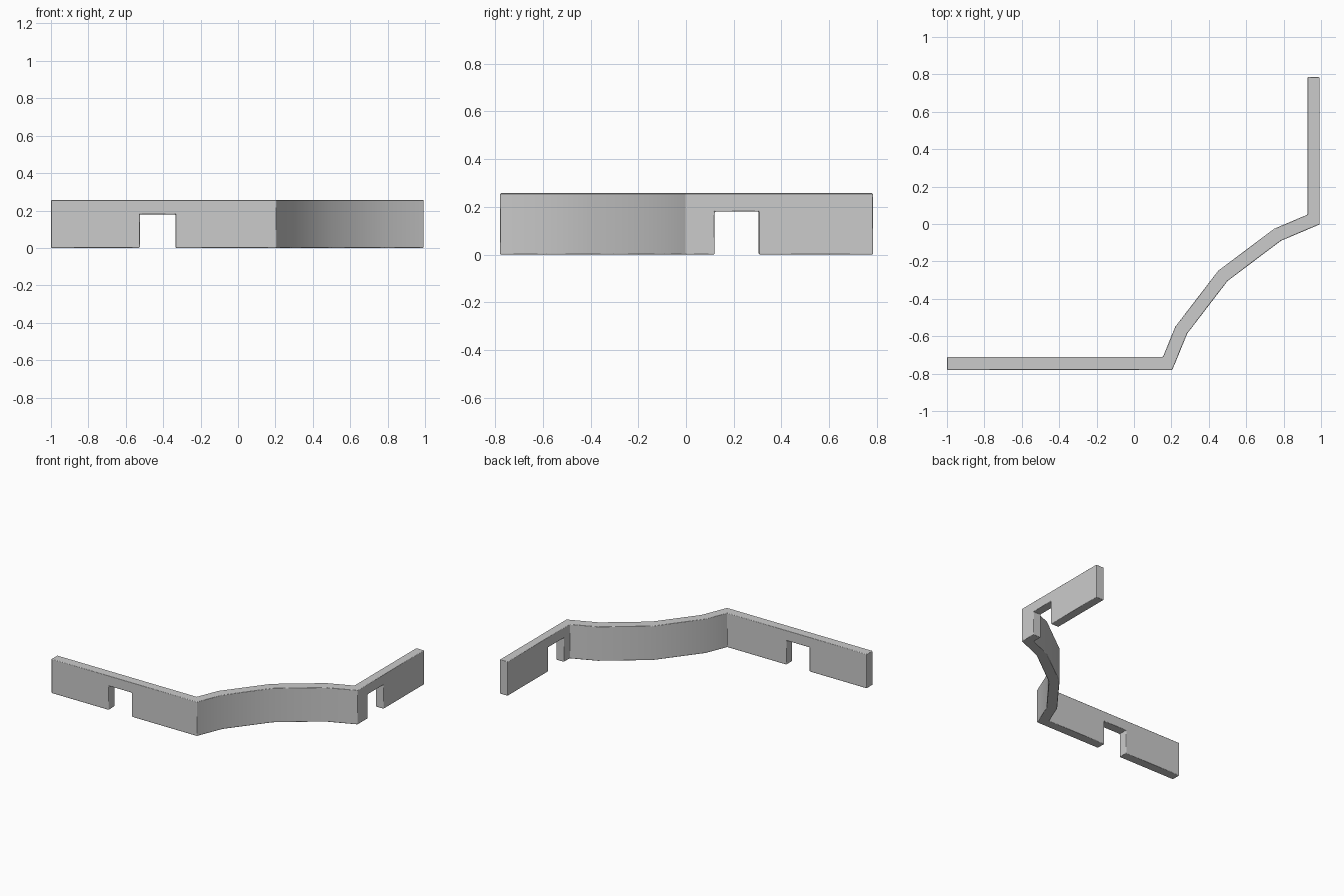
import bpy
import bmesh
from mathutils import Vector

cube = bpy.data.objects.get("Cube")
if cube:
    bpy.data.objects.remove(cube, do_unlink=True)

# One stone grey for the whole wall
stone = bpy.data.materials.new("stone_grey")
stone.use_nodes = True
grey = (0.6, 0.6, 0.6, 1.0)
stone.diffuse_color = grey
stone.node_tree.nodes["Principled BSDF"].inputs["Base Color"].default_value = grey

# Plan stations: (outer point, inner point, opening starts here)
front, front_in, side, side_in = -0.78, -0.71, 0.993, 0.927
stations = [((x, front), (x, front_in), opens)
            for x, opens in ((-1, False), (-0.525, True), (-0.335, False))]
stations += [
    ((0.205, front), (0.155, front_in), False),
    ((0.285, -0.585), (0.22, -0.55), False),
    ((0.50, -0.305), (0.45, -0.25), False),
    ((0.785, -0.09), (0.75, -0.025), False),
    ((side, -0.002), (side_in, 0.05), False),
]
stations += [((side, y), (side_in, y), opens)
             for y, opens in ((0.12, True), (0.305, False), (0.785, False))]
levels = [0, 0.18, 0.257]

# Wall grid, with the lower cell left out at each doorway
bm = bmesh.new()
grid = {}
for i, (outer, inner, _) in enumerate(stations):
    for k, z in enumerate(levels):
        for s, point in enumerate((outer, inner)):
            grid[i, k, s] = bm.verts.new(Vector((*point, z)))

cells = {(i, k) for i in range(len(stations) - 1) for k in range(2)
         if not (k == 0 and stations[i][2])}


def quad(*keys):
    bm.faces.new([grid[key] for key in keys])


for i, k in cells:
    a, b, c, d = (i, k), (i + 1, k), (i + 1, k + 1), (i, k + 1)
    for s in (0, 1):
        quad(*[(*p, s) for p in (a, b, c, d)])
    # Close each edge of the cell that has no neighbour
    for neighbour, p, q in (((i, k - 1), a, b), ((i + 1, k), b, c),
                            ((i, k + 1), c, d), ((i - 1, k), d, a)):
        if neighbour not in cells:
            quad((*p, 0), (*q, 0), (*q, 1), (*p, 1))

bmesh.ops.delete(bm, geom=[v for v in bm.verts if not v.link_faces], context='VERTS')
bmesh.ops.recalc_face_normals(bm, faces=bm.faces)
bmesh.ops.dissolve_limit(bm, angle_limit=0.02, verts=bm.verts, edges=bm.edges)
mesh = bpy.data.meshes.new("wall")
bm.to_mesh(mesh)
bm.free()
mesh.materials.append(stone)
wall = bpy.data.objects.new("wall", mesh)
bpy.context.collection.objects.link(wall)

# Soft facets along the bend, crisp corners with a fine worn edge
bpy.ops.object.select_all(action='DESELECT')
wall.select_set(True)
bpy.context.view_layer.objects.active = wall
bpy.ops.object.shade_smooth_by_angle(angle=0.52)
bevel = wall.modifiers.new("worn_edges", 'BEVEL')
bevel.width = 0.004
bevel.segments = 1
bevel.limit_method = 'ANGLE'
bevel.angle_limit = 0.6
bevel.harden_normals = True
